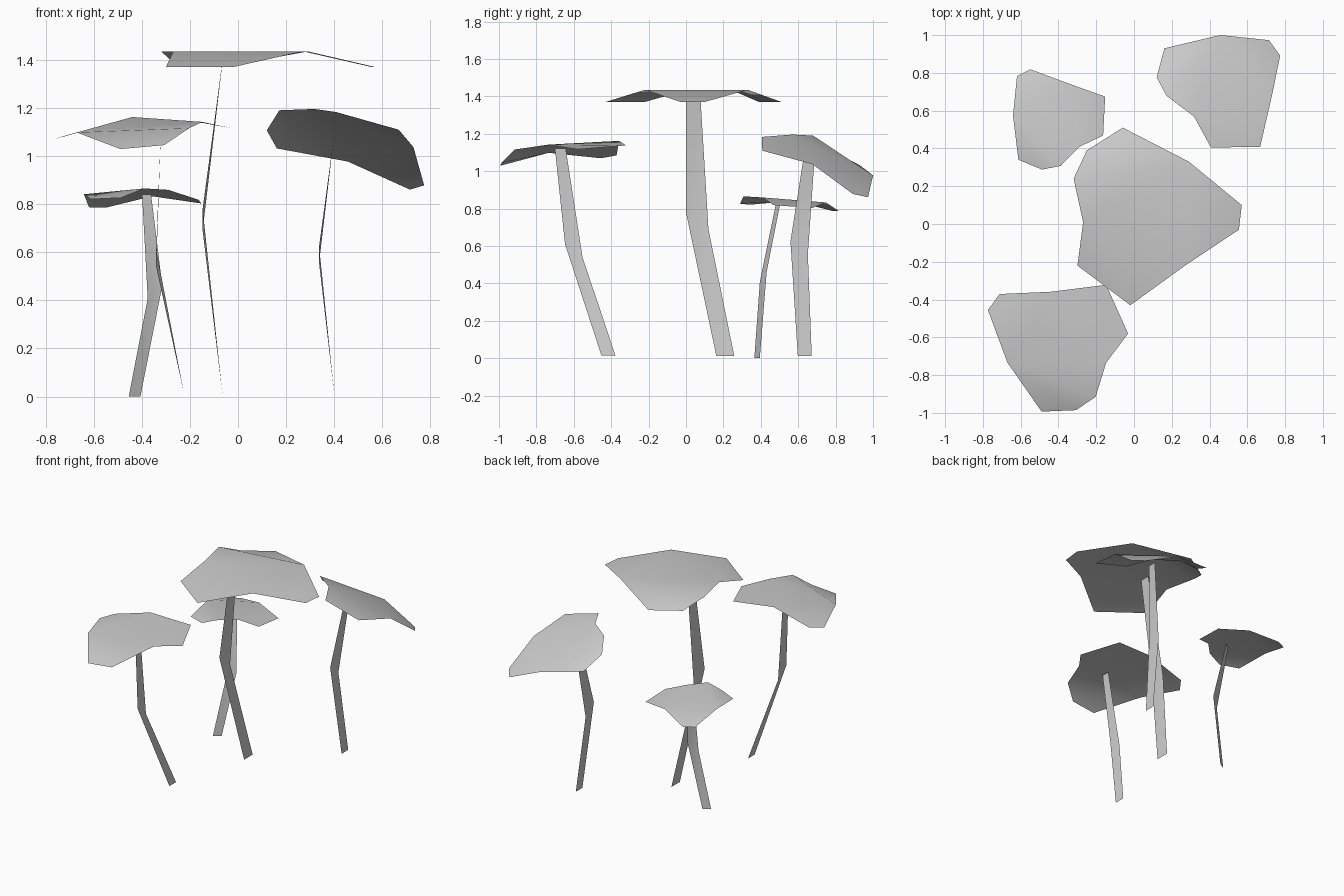
import bpy, math
from mathutils import Vector, Matrix

cube = bpy.data.objects.get("Cube")
if cube:
    bpy.data.objects.remove(cube)

# Single flat colour
grey = bpy.data.materials.new("plain_grey")
grey.use_nodes = True
colour = (0.6, 0.6, 0.6, 1)
grey.diffuse_color = colour
grey.node_tree.nodes["Principled BSDF"].inputs["Base Color"].default_value = colour


def sheet(name, verts, faces):
    """Make a thin one-sided part with softened folds."""
    mesh = bpy.data.meshes.new(name)
    mesh.from_pydata(verts, [], faces)
    mesh.materials.append(grey)
    obj = bpy.data.objects.new(name, mesh)
    bpy.context.collection.objects.link(obj)
    bpy.ops.object.select_all(action="DESELECT")
    obj.select_set(True)
    bpy.context.view_layer.objects.active = obj
    bpy.ops.object.shade_smooth_by_angle(angle=math.radians(30))
    return obj


# Leaf outline: four ridge corners, with three drooping flaps between them
outline = [(-.32, .24), (-.25, .39), (-.06, .51), (.29, .33), (.57, .10),
           (.555, -.03), (.27, -.22), (-.02, -.43), (-.30, -.22), (-.27, .01)]
RIDGE = [0, 3, 6, 9]
DROOP = .065
leaf_points = [Vector((x, y, 0 if i in RIDGE else -DROOP))
               for i, (x, y) in enumerate(outline)]
leaf_middle = sum(leaf_points, Vector()) / len(leaf_points)
# Flat middle first, then one quad for each flap
leaf_faces = [RIDGE[::-1]] + [[k + 3, k + 2, k + 1, k] for k in RIDGE[:-1]]


def leaf(name, middle, along, across):
    """Place the leaf by its middle and the two directions it lies along."""
    along, across = Vector(along), Vector(across)
    up = along.cross(across).normalized() * along.length
    frame = Matrix((along, across, up)).transposed()
    verts = [Vector(middle) + frame @ (p - leaf_middle) for p in leaf_points]
    return sheet(name, verts, leaf_faces)


def stem(name, size, heading, base, knee, top):
    """Bent flat ribbon, widest at a slanted knee and tapering to the leaf."""
    side = Vector((math.cos(math.radians(heading)), math.sin(math.radians(heading)), 0))
    slant = Vector((0, 0, -.045))
    verts = []
    for centre, width in zip((base, knee, top), (.048, .06, .037)):
        half = side * width
        if centre is knee:
            half = half + slant
        verts += [Vector(centre) - half * size, Vector(centre) + half * size]
    return sheet(name, verts, [(0, 1, 3, 2), (2, 3, 5, 4)])


# Tall middle plant
leaf("middle_leaf", (.047, .068, 1.396), (1, 0, 0), (0, 1, 0))
stem("middle_stem", 1, 90, (-.065, .21, .012), (-.147, .06, .735), (-.06, .038, 1.43))

# Front plant
leaf("front_leaf", (-.392, -.645, 1.1), (-.708, .4, -.012), (-.394, -.697, -.116))
stem("front_stem", .78, 90, (-.225, -.415, .015), (-.34, -.6, .575), (-.32, -.672, 1.12))

# Small back plant on the right
leaf("small_leaf", (-.426, .541, .824), (-.339, .485, -.042), (-.503, -.335, .017))
stem("small_stem", .59, 211, (-.43, .38, 0), (-.345, .413, .435), (-.38, .495, .84))

# Tilted back plant on the left
leaf("tilted_leaf", (.452, .731, 1.057), (.543, .442, -.335), (-.516, .574, -.097))
stem("tilted_stem", .775, 90, (.4, .635, .012), (.337, .605, .59), (.4, .66, 1.09))
